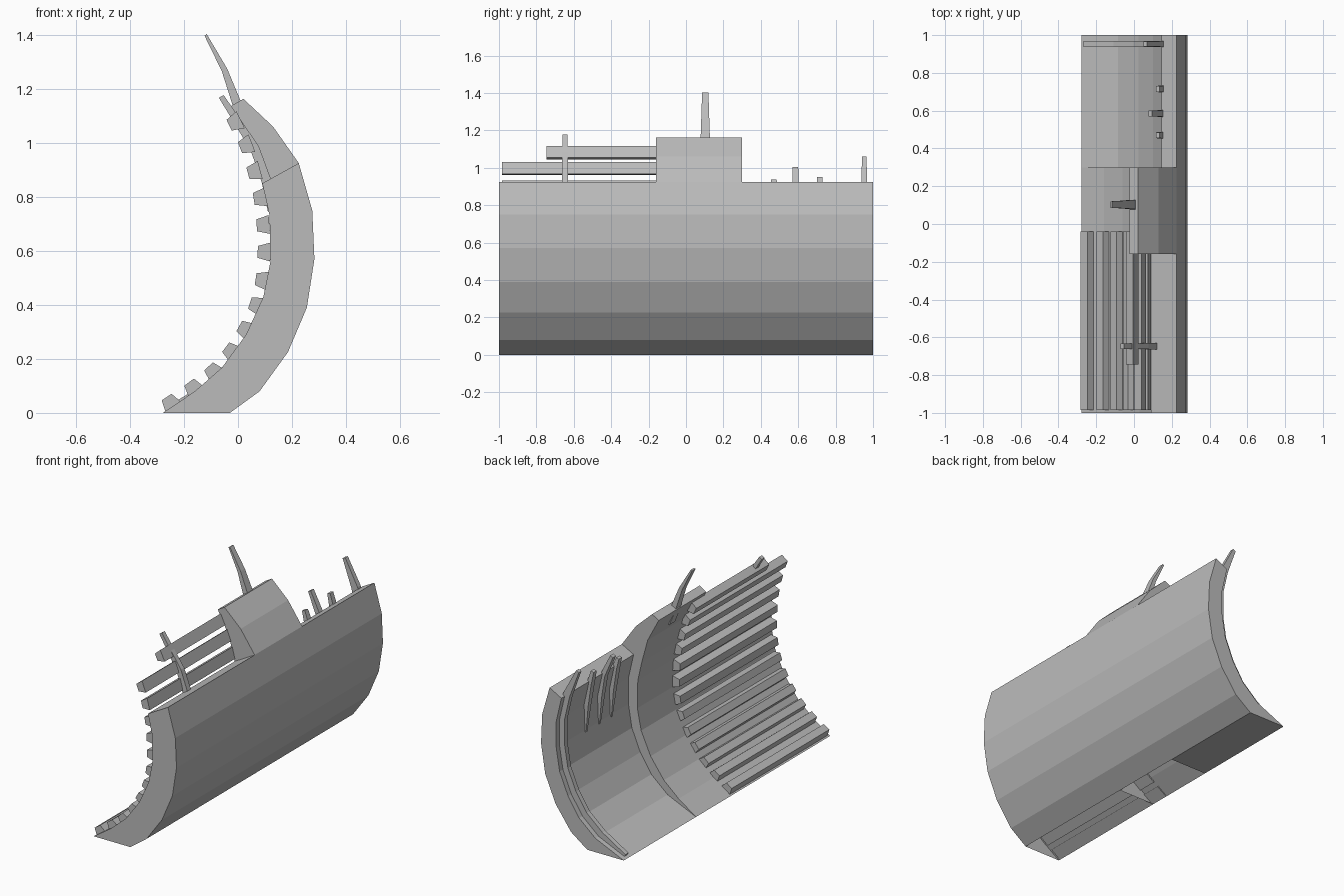
import bpy, bmesh
from mathutils import Vector

if "Cube" in bpy.data.objects:
    bpy.data.objects.remove(bpy.data.objects["Cube"])

grey = bpy.data.materials.new("hull_grey")
grey.use_nodes = True
COLOUR = (0.5, 0.5, 0.5, 1)
grey.diffuse_color = COLOUR
grey.node_tree.nodes["Principled BSDF"].inputs["Base Color"].default_value = COLOUR


def loft(name, rings, y0, y1, open_bottom=False):
    """Extrude an (x, z) outline along y; rings may hold one or two outlines."""
    bm = bmesh.new()
    a = [bm.verts.new((x, y0, z)) for x, z in rings[0]]
    b = [bm.verts.new((x, y1, z)) for x, z in rings[-1]]
    bm.faces.new(a)
    bm.faces.new(b[::-1])
    n = len(a)
    for i in range(n):
        j = (i + 1) % n
        bm.faces.new((a[i], b[i], b[j], a[j]))
    bmesh.ops.recalc_face_normals(bm, faces=bm.faces)
    if open_bottom:
        low = [f for f in bm.faces if all(v.co.z < 0.001 for v in f.verts)]
        bmesh.ops.delete(bm, geom=low, context="FACES")
    return finish(name, bm)


def finish(name, bm):
    mesh = bpy.data.meshes.new(name)
    bm.to_mesh(mesh)
    bm.free()
    mesh.materials.append(grey)
    obj = bpy.data.objects.new(name, mesh)
    bpy.context.collection.objects.link(obj)
    return obj


def spike(name, path, y):
    """Tapered strut through (x, z, depth, width) stations."""
    bm = bmesh.new()
    rings = []
    for i, (x, z, d, w) in enumerate(path):
        p, q = path[max(i - 1, 0)], path[min(i + 1, len(path) - 1)]
        t = Vector((q[0] - p[0], 0, q[1] - p[1])).normalized()
        n = Vector((-t.z, 0, t.x)) * d / 2
        s = Vector((0, w / 2, 0))
        c = Vector((x, y, z))
        rings.append([bm.verts.new(c + o) for o in (n + s, n - s, -n - s, s - n)])
    for r, q in zip(rings, rings[1:]):
        for i in range(4):
            bm.faces.new((r[i], r[i - 1], q[i - 1], q[i]))
    bm.faces.new(rings[0])
    bm.faces.new(rings[-1])
    bmesh.ops.recalc_face_normals(bm, faces=bm.faces)
    return finish(name, bm)


# Curved hull profiles, listed from the bottom up
outer = [(-.03, 0), (.08, .08), (.185, .225), (.255, .39), (.283, .57), (.275, .75), (.225, .925)]
thick = [(-.278, 0), (-.16, .08), (-.06, .167), (.03, .29), (.094, .43), (.12, .56), (.117, .73), (.09, .85)]
thin = [(-.278, 0), (-.085, .085), (.025, .18), (.1, .295), (.157, .43), (.18, .57), (.18, .73), (.145, .882)]
top_out = [(.13, 1.06), (.02, 1.163)]
top_in = [(.05, .995), (-.025, 1.137)]

loft("front_hull", [thick + outer[::-1]], -1, -.16, True)
loft("middle_hull", [thick + top_in + (outer + top_out)[::-1]], -.16, .3, True)
loft("rear_hull", [thin + outer[::-1]], .3, 1)

# Stringers along the inside, each turned to face inward
centres = [(-.252, .04), (-.168, .096), (-.094, .156), (-.028, .23), (.024, .311), (.065, .4), (.087, .492),
           (.095, .596), (.091, .696), (.08, .796), (.058, .893), (.028, .99), (-.013, 1.075)]
for i, c in enumerate(centres):
    p, q = Vector(centres[max(i - 1, 0)]), Vector(centres[min(i + 1, len(centres) - 1)])
    t = (q - p).normalized()
    n = Vector((-t.y, t.x))
    c = Vector(c)
    outline = [c + t * a + n * b for a, b in ((-.035, -.025), (.035, -.025), (.022, .022), (-.022, .022))]
    start = -.745 if i == len(centres) - 1 else -.985
    loft(f"stringer_{i + 1}", [[tuple(v) for v in outline]], start, -.04)

# Rear rib hugging the thin shell and ending in a spike
rib = [(x - .012, z + .012, .045, .03) for x, z in thin[1:]]
spike("rear_rib", [(-.262, .012, .02, .03)] + rib + [(.06, 1.055, .02, .025)], .953)

# Broken struts
spike("front_strut", [(.13, .75, .04, .035), (.105, .86, .036, .035), (.062, .98, .034, .032),
                      (-.062, 1.172, .02, .028)], -.647)
spike("tall_strut", [(.04, 1.04, .04, .055), (.005, 1.12, .036, .052), (-.05, 1.27, .022, .042),
                     (-.12, 1.4, .01, .034)], .103)
for name, y, x, z in (("small_strut_a", .47, .125, .935), ("small_strut_b", .585, .085, 1.0),
                      ("small_strut_c", .715, .125, .947)):
    spike(name, [(.178, .56, .01, .012), (.17, .73, .035, .03), (.145, .87, .03, .035), (x, z, .02, .03)], y)
